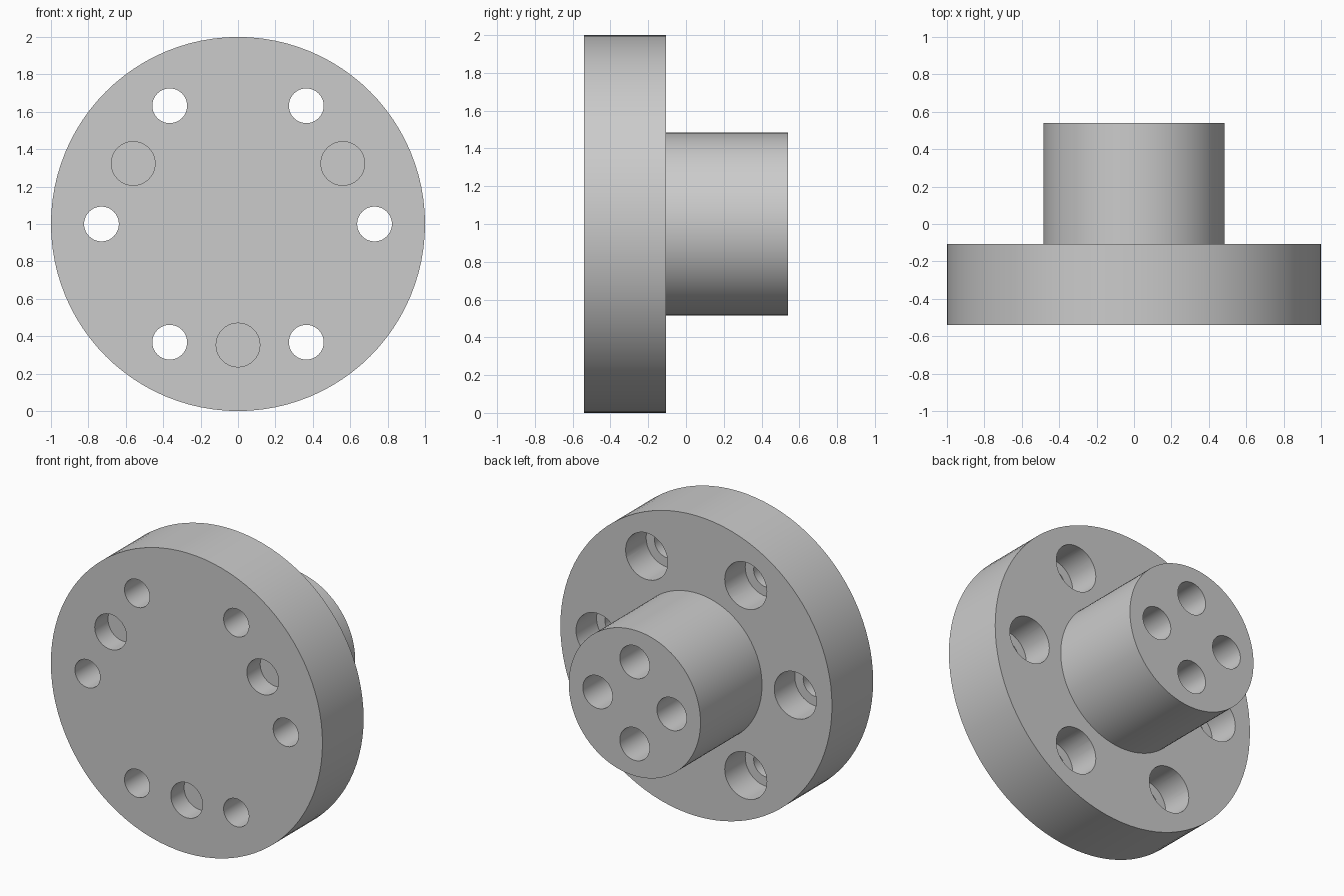
import bpy, bmesh
from math import sin, cos, pi, radians

cube = bpy.data.objects.get("Cube")
if cube:
    bpy.data.objects.remove(cube, do_unlink=True)

FRONT, STEP, BACK = -0.54, -0.107, 0.54   # y of the front face, flange back, hub end


def add_turned(bm, profile, sides, x=0, z=1):
    """Revolve (radius, y) points about a y-parallel axis, with flat end caps."""
    rings = [[bm.verts.new((x + r * cos(2 * pi * i / sides), y,
                            z + r * sin(2 * pi * i / sides)))
              for i in range(sides)] for r, y in profile]
    for a, b in zip(rings, rings[1:]):
        for i in range(sides):
            j = (i + 1) % sides
            bm.faces.new((a[i], a[j], b[j], b[i]))
    bm.faces.new(rings[0])
    bm.faces.new(rings[-1])


def add_circle_of(bm, profile, count, radius, start):
    for k in range(count):
        a = radians(start) + 2 * pi * k / count
        add_turned(bm, profile, 40, radius * cos(a), 1 + radius * sin(a))


def to_object(bm, name):
    bmesh.ops.recalc_face_normals(bm, faces=bm.faces)
    mesh = bpy.data.meshes.new(name)
    bm.to_mesh(mesh)
    bm.free()
    obj = bpy.data.objects.new(name, mesh)
    bpy.context.collection.objects.link(obj)
    return obj


grey = bpy.data.materials.new("light grey")
grey.use_nodes = True
grey.diffuse_color = (0.6, 0.6, 0.6, 1)
grey.node_tree.nodes["Principled BSDF"].inputs["Base Color"].default_value = grey.diffuse_color

# Flange disc with the hub behind it
bm = bmesh.new()
add_turned(bm, [(1, FRONT), (1, STEP), (0.485, STEP), (0.485, BACK)], 96)
body = to_object(bm, "flanged_hub")
body.data.materials.append(grey)

bm = bmesh.new()
# Counterbored bolt holes through the flange
add_circle_of(bm, [(0.093, FRONT - 0.1), (0.093, -0.323),
                   (0.155, -0.323), (0.155, STEP + 0.1)], 6, 0.73, 0)
# Shallow blind holes in the front face
add_circle_of(bm, [(0.117, FRONT - 0.1), (0.117, FRONT + 0.14)], 3, 0.647, 30)
# Deep blind holes in the hub end
add_circle_of(bm, [(0.109, BACK - 0.43), (0.109, BACK + 0.1)], 4, 0.273, 0)
cutter = to_object(bm, "hole_cutter")
cutter.data.materials.append(grey)
cutter.hide_render = True

# Drill the holes
drill = body.modifiers.new("drill", 'BOOLEAN')
drill.operation = 'DIFFERENCE'
drill.solver = 'EXACT'
drill.object = cutter
bpy.ops.object.select_all(action='DESELECT')
body.select_set(True)
bpy.context.view_layer.objects.active = body
bpy.ops.object.modifier_apply(modifier=drill.name)
bpy.data.objects.remove(cutter, do_unlink=True)

bpy.ops.object.shade_smooth_by_angle(angle=radians(30))
